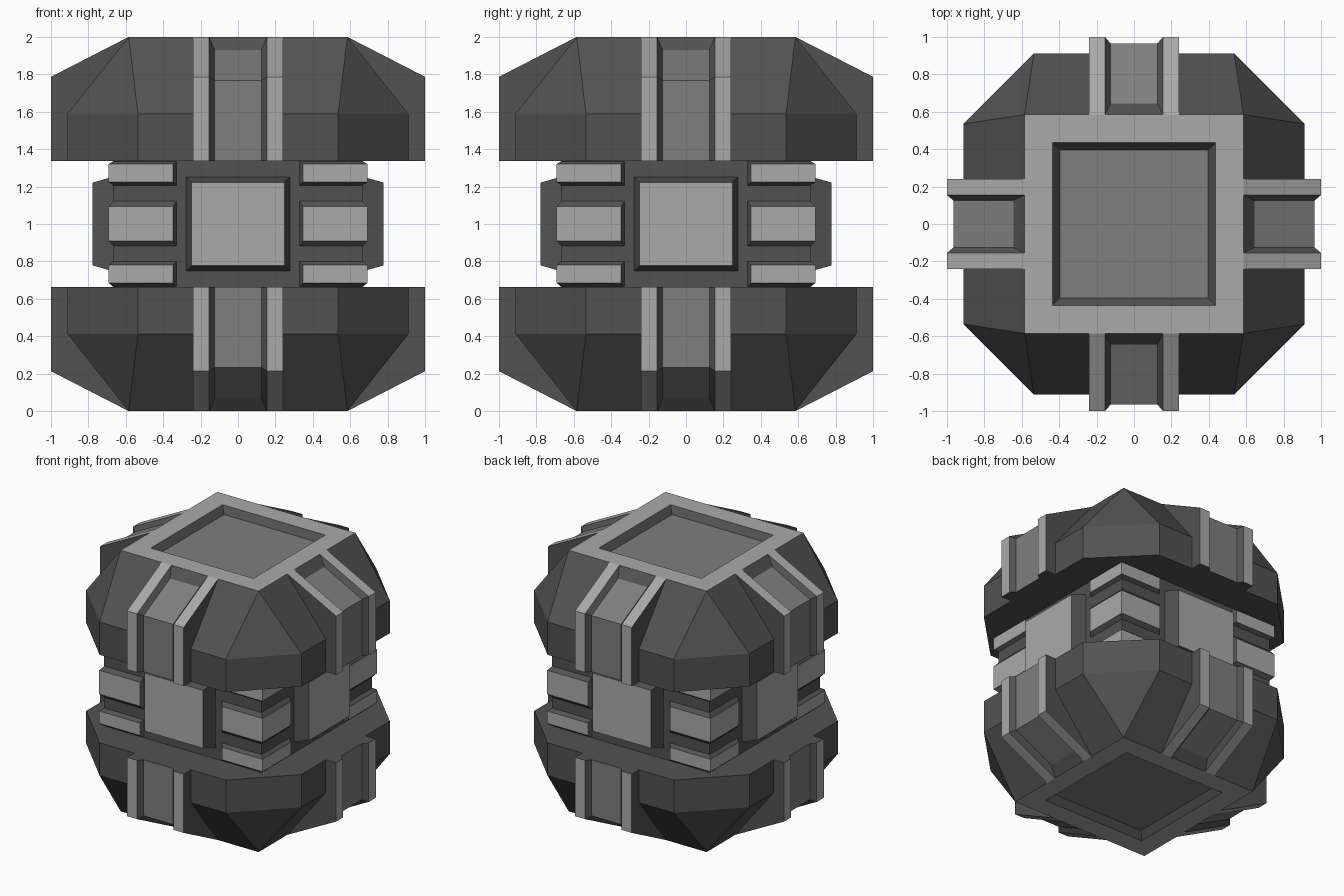
import bpy, bmesh
from math import pi
from mathutils import Matrix

if "Cube" in bpy.data.objects:
    bpy.data.objects.remove(bpy.data.objects["Cube"])

# Three greys: dark structure, mid sunken panels, light raised faces
DARK, MID, LIGHT = range(3)
MATS = []
for label, g in (("dark_grey", 0.085), ("mid_grey", 0.21), ("light_grey", 0.40)):
    mat = bpy.data.materials.new(label)
    mat.diffuse_color = (g, g, g, 1)
    mat.use_nodes = True
    mat.node_tree.nodes["Principled BSDF"].inputs["Base Color"].default_value = mat.diffuse_color
    MATS.append(mat)


def finish(name, bm, mirror=False):
    """Turn a bmesh (modelled around the centre height) into an object at z = 1."""
    bmesh.ops.recalc_face_normals(bm, faces=bm.faces[:])
    mesh = bpy.data.meshes.new(name)
    for mat in MATS:
        mesh.materials.append(mat)
    bm.to_mesh(mesh)
    bm.free()
    obj = bpy.data.objects.new(name, mesh)
    obj.location.z = 1
    bpy.context.collection.objects.link(obj)
    if mirror:
        mod = obj.modifiers.new("mirror", 'MIRROR')
        mod.use_axis = (False, False, True)
    return obj


def grid(bm, rows, shades):
    """Skin rows of points, one shade per column; return the vertex rows."""
    vs = [[bm.verts.new(p) for p in row] for row in rows]
    for a, b in zip(vs, vs[1:]):
        for i, shade in enumerate(shades):
            face = bm.faces.new((a[i], a[i + 1], b[i + 1], b[i]))
            face.material_index = shade
    return vs


def hull(bm):
    """Wrap all points in flat-sided faces."""
    bmesh.ops.convex_hull(bm, input=bm.verts[:])
    bmesh.ops.dissolve_limit(bm, angle_limit=0.01, verts=bm.verts[:], edges=bm.edges[:])
    bmesh.ops.recalc_face_normals(bm, faces=bm.faces[:])


def four_around(bm):
    """Repeat the geometry at quarter turns about z."""
    geom = bm.verts[:] + bm.edges[:] + bm.faces[:]
    for k in range(1, 4):
        new = bmesh.ops.duplicate(bm, geom=geom)["geom"]
        verts = [v for v in new if isinstance(v, bmesh.types.BMVert)]
        bmesh.ops.rotate(bm, verts=verts, matrix=Matrix.Rotation(k * pi / 2, 3, 'Z'))


# End caps: octagon block tapering to a square with a recessed panel
LOW = 0.337
bm = bmesh.new()
for sx in (-1, 1):
    for sy in (-1, 1):
        bm.verts.new((sx * 0.585, sy * 0.585, 1))
        for z in (LOW, 0.588):
            bm.verts.new((sx * 0.535, sy * 0.912, z))
            bm.verts.new((sx * 0.912, sy * 0.535, z))
hull(bm)
top = max(bm.faces, key=lambda f: f.calc_center_median().z)
for thickness, depth, shade in ((0.15, 0, LIGHT), (0.04, -0.05, DARK)):
    ring = bmesh.ops.inset_individual(bm, faces=[top], thickness=thickness,
                                      depth=depth, use_even_offset=True)
    for face in ring["faces"]:
        face.material_index = shade
top.material_index = MID
finish("end_caps", bm, mirror=True)

# Channelled ribs: twin rails with a sunken floor, on each side of the caps
stations = [  # base, rail and floor points as (distance, height)
    ((0.585, 1), (0.585, 1), (0.645, 0.93)),
    ((0.85, 0.6), (1, 0.787), (0.965, 0.767)),
    ((0.85, LOW), (1, LOW), (0.965, LOW)),
]
rows = []
for base, rail, floor in stations:
    half = [(0.24, base), (0.24, rail), (0.155, rail), (0.125, floor)]
    rows.append([(-x, -d, z) for x, (d, z) in half]
                + [(x, -d, z) for x, (d, z) in reversed(half)])
bm = bmesh.new()
vs = grid(bm, rows, (DARK, LIGHT, DARK, MID, DARK, LIGHT, DARK))
bm.faces.new(vs[0][2:6])
bm.faces.new(vs[-1])
bmesh.ops.remove_doubles(bm, verts=bm.verts[:], dist=0.0001)
four_around(bm)
finish("cap_ribs", bm, mirror=True)

# Square core between the caps
CORE = 0.667
bm = bmesh.new()
bmesh.ops.create_cube(bm, size=2, matrix=Matrix.Diagonal((CORE, CORE, LOW, 1)))
finish("core", bm)

# Bevelled pads in the middle of each core side
bm = bmesh.new()
for half_x, half_z, d in ((0.28, 0.255, CORE - 0.01), (0.248, 0.222, 0.777)):
    for sx in (-1, 1):
        for sz in (-1, 1):
            bm.verts.new((sx * half_x, -d, sz * half_z))
hull(bm)
min(bm.faces, key=lambda f: f.calc_center_median().y).material_index = LIGHT
four_around(bm)
finish("side_pads", bm)

# Three bevelled bars wrapped around each corner of the core
OUT = 0.692
base = [(0.33, CORE), (CORE, CORE), (CORE, 0.33)]
face = [(0.347, OUT), (OUT, OUT), (OUT, 0.347)]
bm = bmesh.new()
for lo, face_lo, face_hi, hi in ((-0.335, -0.315, -0.22, -0.2),
                                 (-0.118, -0.09, 0.093, 0.122),
                                 (0.207, 0.225, 0.32, 0.335)):
    vs = grid(bm, [[(*b, lo), (*f, face_lo), (*f, face_hi), (*b, hi)]
                   for b, f in zip(base, face)], (DARK, LIGHT, DARK))
    bm.faces.new(vs[0])
    bm.faces.new(vs[-1])
four_around(bm)
finish("corner_bars", bm)
